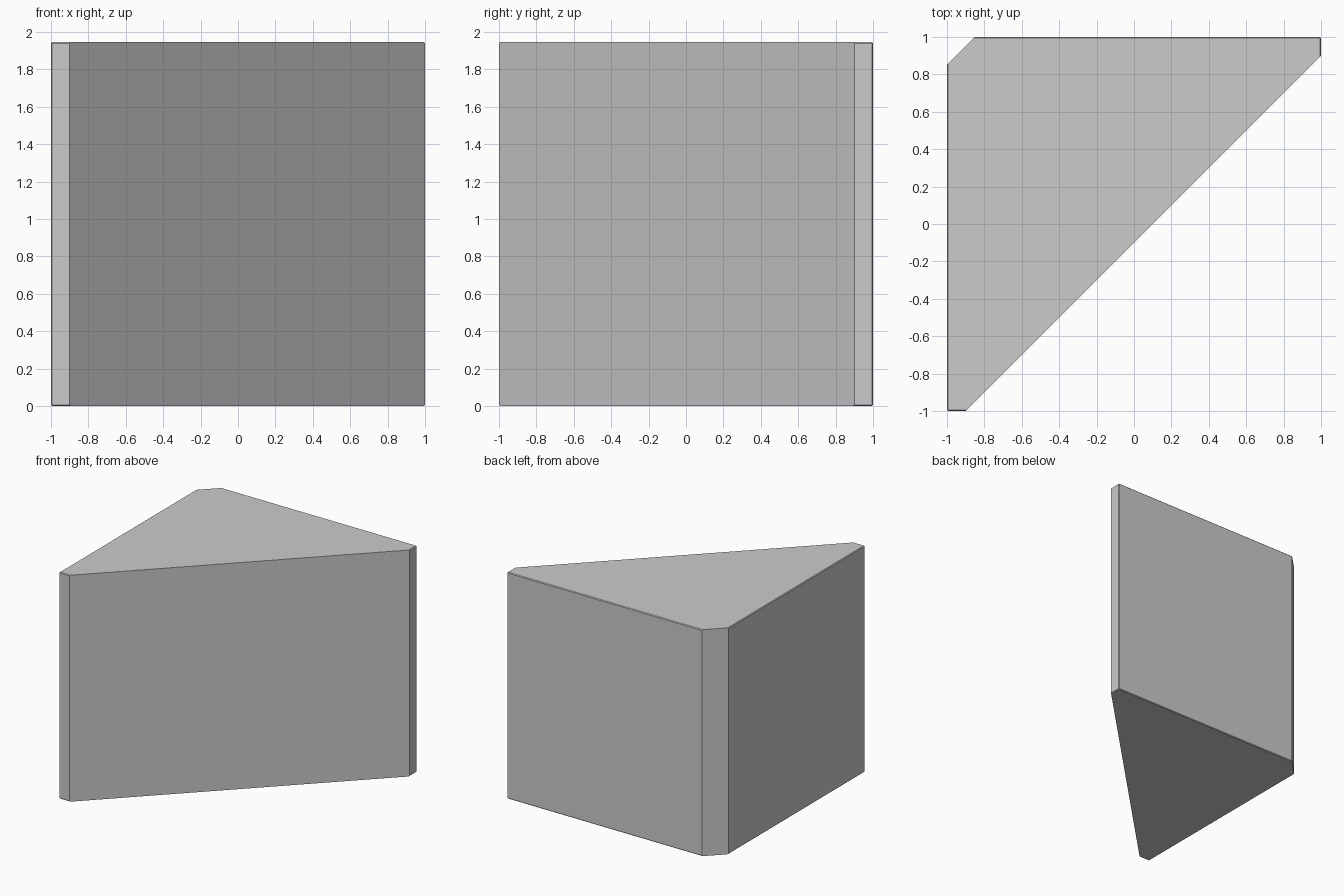
import bpy, bmesh
from mathutils import Vector

if "Cube" in bpy.data.objects:
    bpy.data.objects.remove(bpy.data.objects["Cube"])

HEIGHT = 1.945

# Block with a hairline bevel on every edge
bm = bmesh.new()
bmesh.ops.create_cube(bm, size=1)
bmesh.ops.scale(bm, vec=(2, 2, HEIGHT), verts=bm.verts)
bmesh.ops.translate(bm, vec=(0, 0, HEIGHT / 2), verts=bm.verts)
bmesh.ops.bevel(bm, geom=bm.edges[:], offset=0.006, segments=1, affect='EDGES')


def slice_off(point, normal):
    """Cut away everything on the normal side and cap the opening."""
    geom = bm.verts[:] + bm.edges[:] + bm.faces[:]
    cut = bmesh.ops.bisect_plane(bm, geom=geom, plane_co=Vector(point),
                                 plane_no=Vector(normal), clear_outer=True)
    edges = [e for e in cut["geom_cut"] if isinstance(e, bmesh.types.BMEdge)]
    bmesh.ops.contextual_create(bm, geom=edges)


# Long diagonal face and the small back-left corner cut
slice_off((1, 0.9, 0), (1, -1, 0))
slice_off((-1, 0.85, 0), (-1, 1, 0))
bmesh.ops.recalc_face_normals(bm, faces=bm.faces)

mesh = bpy.data.meshes.new("corner_wedge")
bm.to_mesh(mesh)
bm.free()
bpy.context.collection.objects.link(bpy.data.objects.new("corner_wedge", mesh))
